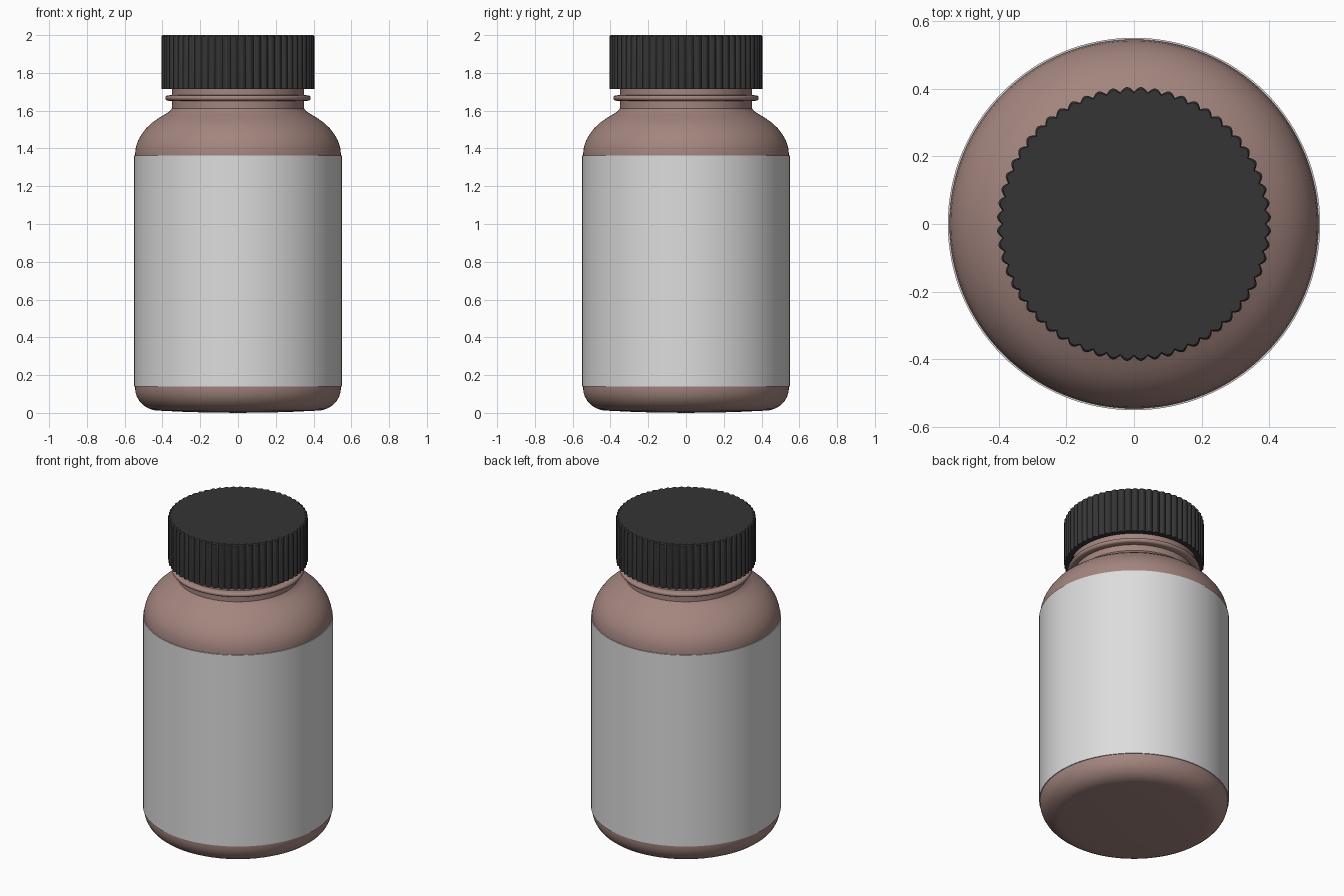
import bpy, bmesh, math

if "Cube" in bpy.data.objects:
    bpy.data.objects.remove(bpy.data.objects["Cube"])


def material(name, rgb):
    m = bpy.data.materials.new(name)
    m.diffuse_color = (*rgb, 1.0)
    m.use_nodes = True
    m.node_tree.nodes["Principled BSDF"].inputs["Base Color"].default_value = m.diffuse_color
    return m


def finish(name, bm, mat, angle=35):
    bmesh.ops.remove_doubles(bm, verts=bm.verts, dist=1e-5)
    bmesh.ops.recalc_face_normals(bm, faces=bm.faces)
    me = bpy.data.meshes.new(name)
    bm.to_mesh(me)
    bm.free()
    ob = bpy.data.objects.new(name, me)
    bpy.context.collection.objects.link(ob)
    me.materials.append(mat)
    bpy.ops.object.select_all(action='DESELECT')
    ob.select_set(True)
    bpy.context.view_layer.objects.active = ob
    bpy.ops.object.shade_smooth_by_angle(angle=math.radians(angle))
    return ob


def lathe(name, profile, mat, closed=False, steps=128):
    bm = bmesh.new()
    vs = [bm.verts.new((r, 0, z)) for r, z in profile]
    es = [bm.edges.new(p) for p in zip(vs, vs[1:])]
    if closed:
        es.append(bm.edges.new((vs[-1], vs[0])))
    bmesh.ops.spin(bm, geom=vs + es, cent=(0, 0, 0), axis=(0, 0, 1),
                   angle=2 * math.pi, steps=steps)
    return finish(name, bm, mat)


brown = material("brown_plastic", (0.37, 0.235, 0.21))
white = material("label_white", (0.72, 0.72, 0.72))
black = material("cap_black", (0.035, 0.035, 0.035))

# Bottle: base, rounded foot, wall, domed shoulder, neck with ring
profile = [(0, 0), (0.25, 0.004), (0.42, 0.012)]
for i in range(1, 9):
    a = math.radians(i * 90 / 8)
    profile.append((0.42 + 0.125 * math.sin(a), 0.132 - 0.12 * math.cos(a)))
profile += [(0.545, 1.37), (0.541, 1.405), (0.530, 1.44), (0.511, 1.474),
            (0.485, 1.508), (0.455, 1.536), (0.42, 1.561), (0.385, 1.582),
            (0.36, 1.598), (0.35, 1.612), (0.35, 1.65)]
for i in range(9):
    a = math.radians(-90 + i * 180 / 8)
    profile.append((0.37 + 0.015 * math.cos(a), 1.667 + 0.014 * math.sin(a)))
profile += [(0.35, 1.683), (0.35, 1.94), (0, 1.94)]
lathe("bottle", profile, brown)

# Wrapped label sleeve
lathe("label", [(0.543, 0.14), (0.55, 0.14), (0.55, 1.363), (0.543, 1.363)],
      white, closed=True)

# Ribbed cap: scalloped outer wall, hollow underneath
RIBS, SUB = 60, 8
N = RIBS * SUB
bm = bmesh.new()


def ring(z, radius, scallop):
    out = []
    for i in range(N):
        a = 2 * math.pi * i / N
        r = radius + scallop * abs(math.sin(a * RIBS / 2))
        out.append(bm.verts.new((r * math.cos(a), r * math.sin(a), z)))
    return out


rings = [ring(1.95, 0.368, 0), ring(1.715, 0.368, 0), ring(1.715, 0.391, 0.014),
         ring(1.994, 0.391, 0.014), ring(2.0, 0.387, 0.012)]
for a, b in zip(rings, rings[1:]):
    for i in range(N):
        j = (i + 1) % N
        bm.faces.new((a[i], a[j], b[j], b[i]))
bm.faces.new(rings[0])
bm.faces.new(rings[-1])
finish("cap", bm, black, 30)
